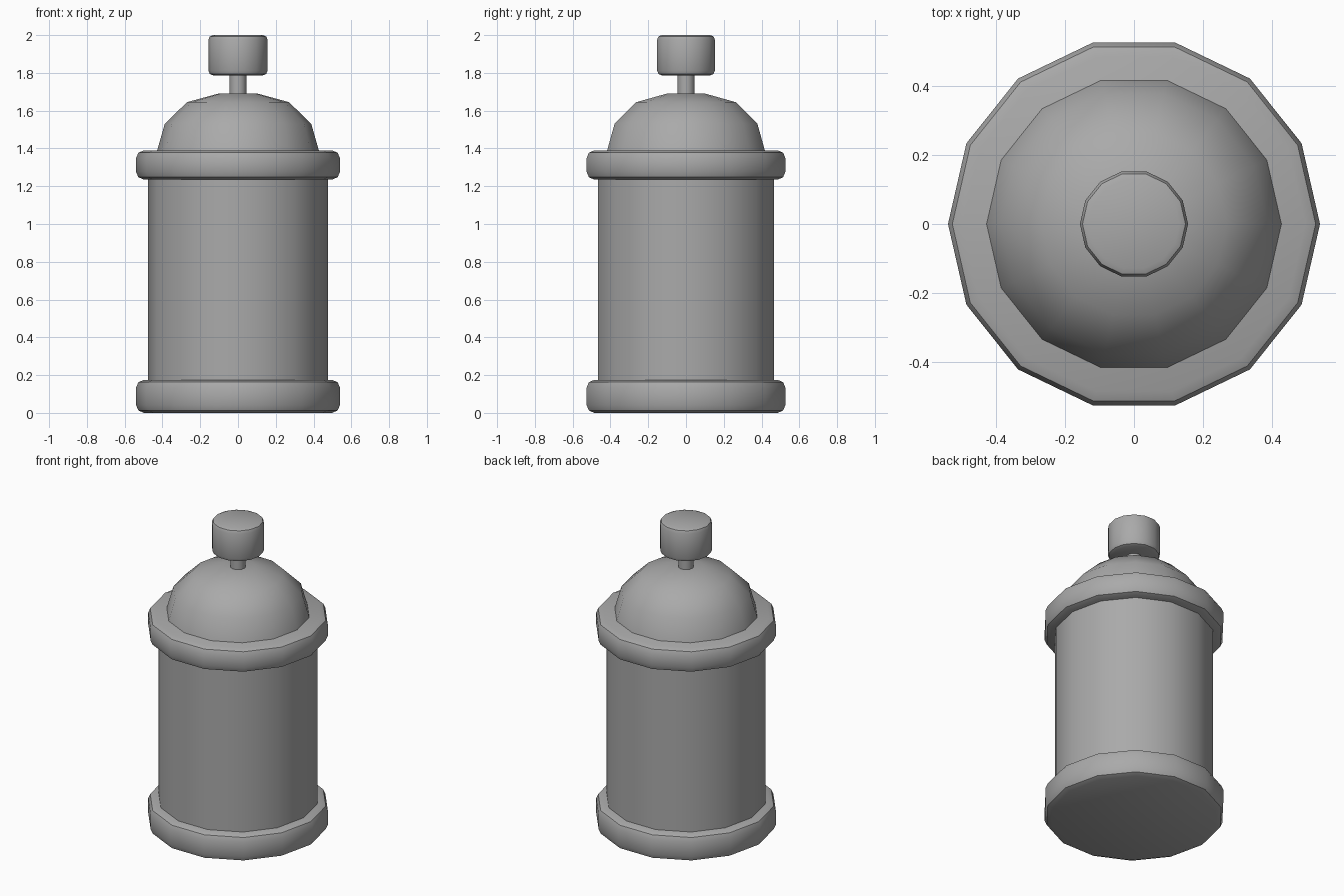
import bpy
import bmesh
from math import cos, sin, tau, radians

SIDES = 14

if "Cube" in bpy.data.objects:
    bpy.data.objects.remove(bpy.data.objects["Cube"], do_unlink=True)

# Single grey material
grey = bpy.data.materials.new("plain_grey")
grey.use_nodes = True
colour = (0.4, 0.4, 0.4, 1.0)
grey.diffuse_color = colour
grey.node_tree.nodes["Principled BSDF"].inputs["Base Color"].default_value = colour


def lathe(name, profile):
    """Turn (radius, height) points, listed bottom to top, into a capped solid."""
    bm = bmesh.new()
    rings = []
    for r, z in profile:
        angles = [tau * i / SIDES for i in range(SIDES)]
        rings.append([bm.verts.new((r * cos(a), r * sin(a), z)) for a in angles])
    for low, high in zip(rings, rings[1:]):
        for i in range(SIDES):
            j = (i + 1) % SIDES
            bm.faces.new((low[i], low[j], high[j], high[i]))
    bm.faces.new(rings[0][::-1])
    bm.faces.new(rings[-1])
    mesh = bpy.data.meshes.new(name)
    bm.to_mesh(mesh)
    bm.free()
    mesh.materials.append(grey)
    obj = bpy.data.objects.new(name, mesh)
    bpy.context.collection.objects.link(obj)
    bpy.ops.object.select_all(action="DESELECT")
    obj.select_set(True)
    bpy.context.view_layer.objects.active = obj
    bpy.ops.object.shade_smooth_by_angle(angle=radians(30))
    return obj


def rounded_disc(name, radius, bottom, top, bevel):
    """Disc with a two-step rounded rim at both ends."""
    steps = [(bevel, 0), (bevel * 0.3, bevel * 0.3), (0, bevel)]
    lower = [(radius - inset, bottom + rise) for inset, rise in steps]
    upper = [(radius - inset, top - drop) for inset, drop in reversed(steps)]
    return lathe(name, lower + upper)


# Canister body between two thick rims
rounded_disc("base_rim", 0.54, 0.0, 0.175, 0.042)
lathe("body", [(0.477, 0.1), (0.477, 1.3)])
rounded_disc("upper_rim", 0.54, 1.235, 1.39, 0.042)

# Domed lid with a flattened crown
lathe("dome", [(0.44, 1.35), (0.428, 1.39), (0.388, 1.53), (0.27, 1.645), (0.105, 1.69)])

# Stem and push knob
lathe("stem", [(0.045, 1.66), (0.045, 1.82)])
rounded_disc("knob", 0.157, 1.787, 2.0, 0.025)
